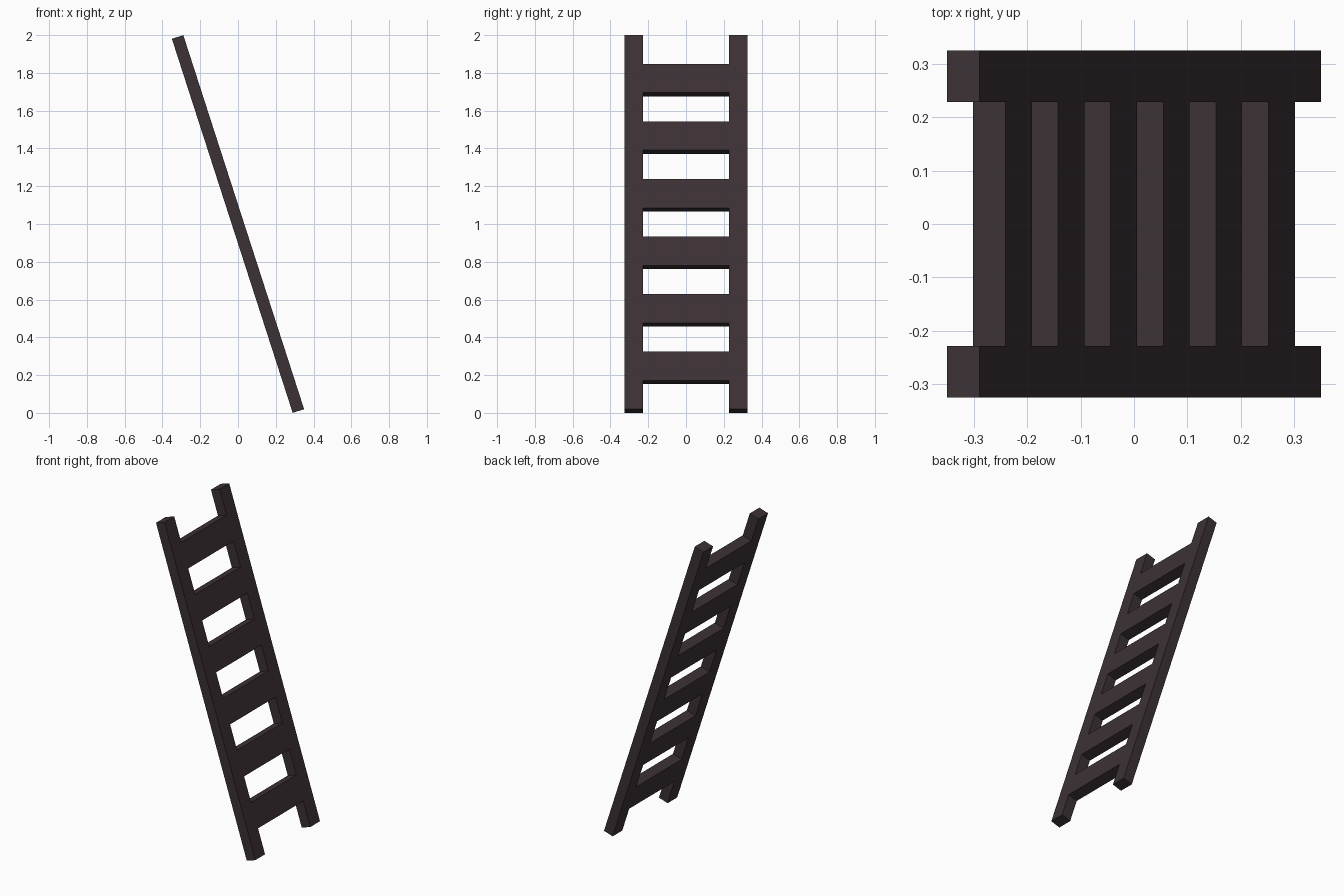
import bpy, bmesh, math

if "Cube" in bpy.data.objects:
    bpy.data.objects.remove(bpy.data.objects["Cube"])

LENGTH, THICK, TILT = 2.081, 0.0636, math.radians(-17.9)
ROWS = 13                                   # alternating gaps and rungs
ys = [-0.325, -0.228, 0.228, 0.325]
zs = [-LENGTH / 2 + LENGTH * i / ROWS for i in range(ROWS + 1)]

# Flat ladder outline: two rails joined by six broad rungs
bm = bmesh.new()
grid = [[bm.verts.new((-THICK / 2, y, z)) for y in ys] for z in zs]
for r in range(ROWS):
    for c in range(3):
        if c == 1 and r % 2 == 0:
            continue                        # open gap between rungs
        bm.faces.new((grid[r][c], grid[r + 1][c], grid[r + 1][c + 1], grid[r][c + 1]))

# Thicken into solid planks, keeping rails and rungs flush
back = bm.faces[:]
ext = bmesh.ops.extrude_face_region(bm, geom=back, use_keep_orig=True)
verts = [g for g in ext["geom"] if isinstance(g, bmesh.types.BMVert)]
bmesh.ops.translate(bm, verts=verts, vec=(THICK, 0, 0))
bmesh.ops.recalc_face_normals(bm, faces=bm.faces[:])
me = bpy.data.meshes.new("ladder")
bm.to_mesh(me)
bm.free()

# Lean the ladder, top towards -x
ladder = bpy.data.objects.new("ladder", me)
bpy.context.collection.objects.link(ladder)
ladder.rotation_euler = (0, TILT, 0)
ladder.location = (0, 0, 1)

# Dark wood
mat = bpy.data.materials.new("dark_wood")
mat.diffuse_color = (0.045, 0.031, 0.036, 1)
mat.use_nodes = True
mat.node_tree.nodes["Principled BSDF"].inputs["Base Color"].default_value = mat.diffuse_color
me.materials.append(mat)
